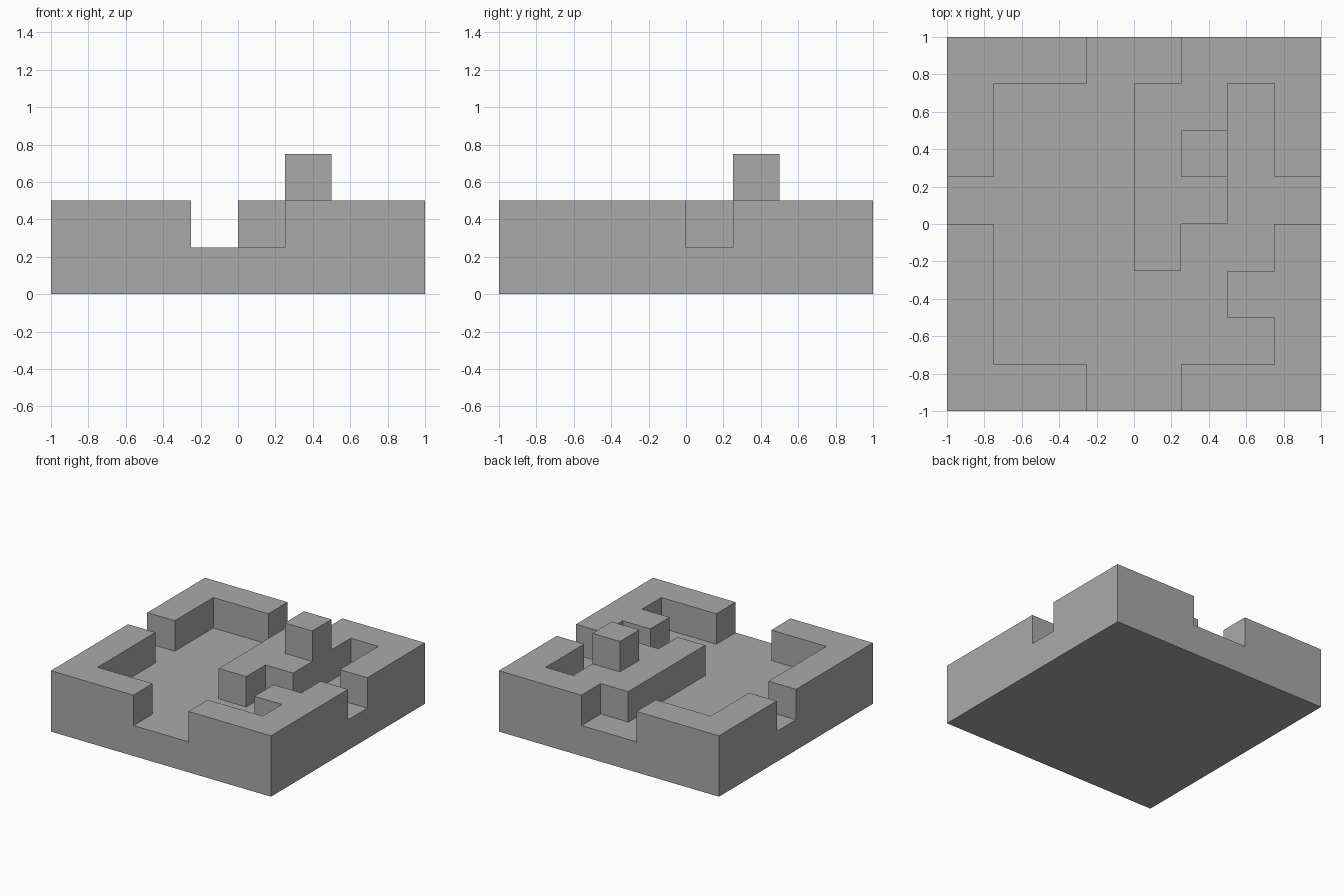
import bpy
import bmesh
from mathutils import Vector

cube = bpy.data.objects.get("Cube")
if cube:
    bpy.data.objects.remove(cube, do_unlink=True)

CELL = 0.25
# Floor plan, back row first: . floor, # wall, T tower
PLAN = [
    "###..###",
    "#...##.#",
    "#...#T.#",
    "....##..",
    "#...#..#",
    "#.....##",
    "#......#",
    "###..###",
]

# Plain grey material
grey = bpy.data.materials.new("stone_grey")
grey.use_nodes = True
colour = (0.4, 0.4, 0.4, 1)
grey.diffuse_color = colour
grey.node_tree.nodes["Principled BSDF"].inputs["Base Color"].default_value = colour


def symbol(face):
    """Plan symbol of the cell under a face."""
    c = face.calc_center_median()
    return PLAN[int((1 - c.y) / CELL)][int((c.x + 1) / CELL)]


def raise_faces(bm, faces):
    """Extrude faces up by one cell and return the new top faces."""
    out = bmesh.ops.extrude_face_region(bm, geom=faces)["geom"]
    verts = [g for g in out if isinstance(g, bmesh.types.BMVert)]
    bmesh.ops.translate(bm, verts=verts, vec=Vector((0, 0, CELL)))
    return [g for g in out if isinstance(g, bmesh.types.BMFace)]


# Base slab, then walls, then tower, all as one solid
bm = bmesh.new()
bmesh.ops.create_grid(bm, x_segments=len(PLAN), y_segments=len(PLAN), size=1)
floor = raise_faces(bm, bm.faces[:])
walls = raise_faces(bm, [f for f in floor if symbol(f) in "#T"])
raise_faces(bm, [f for f in walls if symbol(f) == "T"])
bmesh.ops.recalc_face_normals(bm, faces=bm.faces[:])

# Merge coplanar cells into clean flat faces
bmesh.ops.dissolve_limit(bm, angle_limit=0.01, verts=bm.verts[:], edges=bm.edges[:])

mesh = bpy.data.meshes.new("walled_courtyard")
bm.to_mesh(mesh)
bm.free()
mesh.materials.append(grey)
courtyard = bpy.data.objects.new("walled_courtyard", mesh)
bpy.context.collection.objects.link(courtyard)
